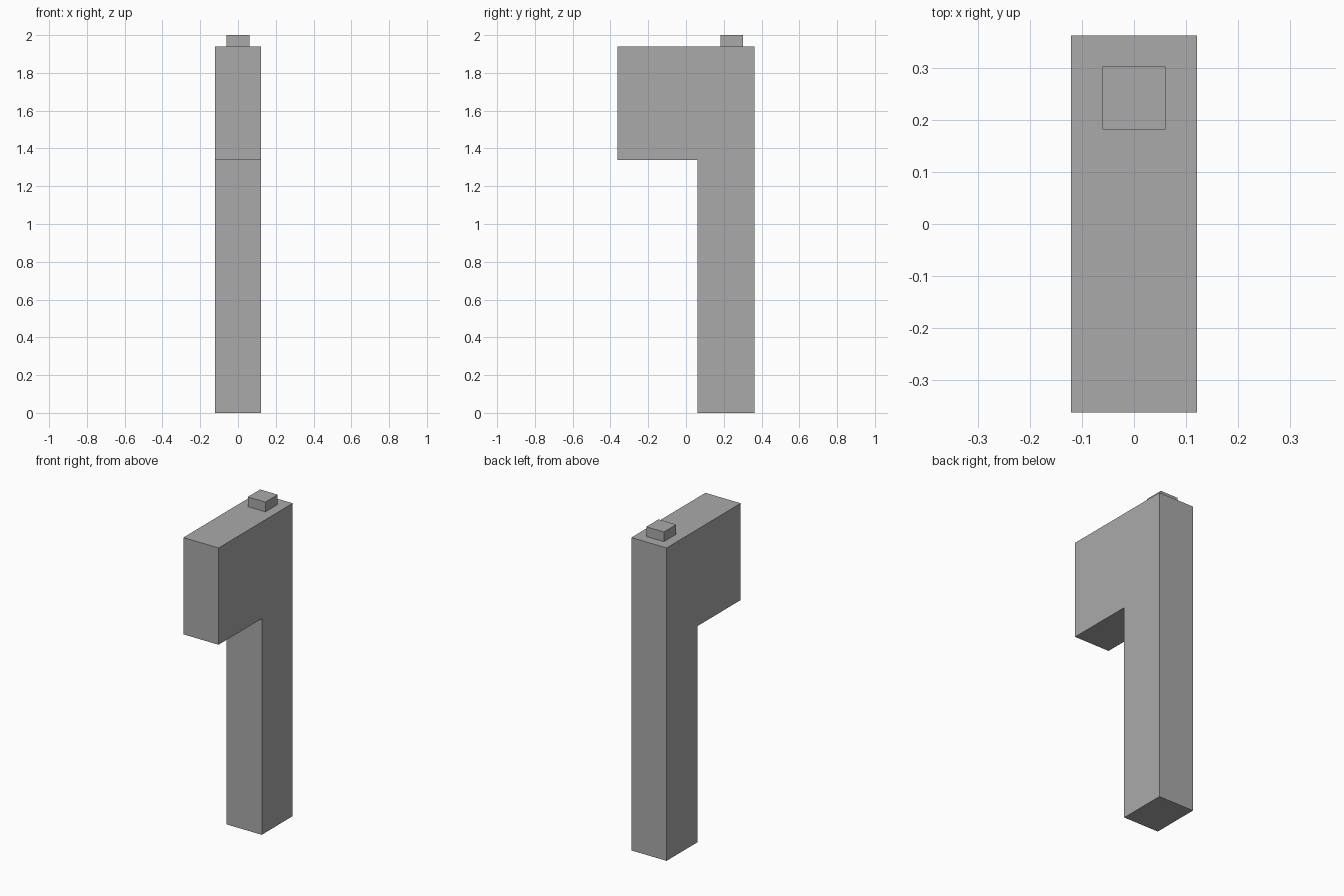
import bpy
import bmesh

cube = bpy.data.objects.get("Cube")
if cube:
    bpy.data.objects.remove(cube, do_unlink=True)

# Single plain grey
GREY = (0.4, 0.4, 0.4, 1.0)
grey = bpy.data.materials.new("plain_grey")
grey.use_nodes = True
grey.diffuse_color = GREY
grey.node_tree.nodes["Principled BSDF"].inputs["Base Color"].default_value = GREY


def extrude_profile(name, profile, half_width):
    """Extrude a closed (y, z) outline across x, centred on x = 0."""
    bm = bmesh.new()
    side = bm.faces.new([bm.verts.new((-half_width, y, z)) for y, z in profile])
    grown = bmesh.ops.extrude_face_region(bm, geom=[side])["geom"]
    moved = [v for v in grown if isinstance(v, bmesh.types.BMVert)]
    bmesh.ops.translate(bm, verts=moved, vec=(2 * half_width, 0, 0))
    bmesh.ops.recalc_face_normals(bm, faces=bm.faces)
    mesh = bpy.data.meshes.new(name)
    bm.to_mesh(mesh)
    bm.free()
    mesh.materials.append(grey)
    obj = bpy.data.objects.new(name, mesh)
    bpy.context.collection.objects.link(obj)
    return obj


# Post with the overhanging head, as one solid
FRONT, BACK, POST_FRONT = -0.363, 0.363, 0.06
HEAD_BOTTOM, HEAD_TOP = 1.34, 1.94
extrude_profile("post_and_head", [
    (POST_FRONT, 0), (BACK, 0), (BACK, HEAD_TOP),
    (FRONT, HEAD_TOP), (FRONT, HEAD_BOTTOM), (POST_FRONT, HEAD_BOTTOM),
], 0.121)

# Small square stud on top, above the post
extrude_profile("top_stud", [
    (0.182, HEAD_TOP), (0.303, HEAD_TOP), (0.303, 2.0), (0.182, 2.0),
], 0.0605)
